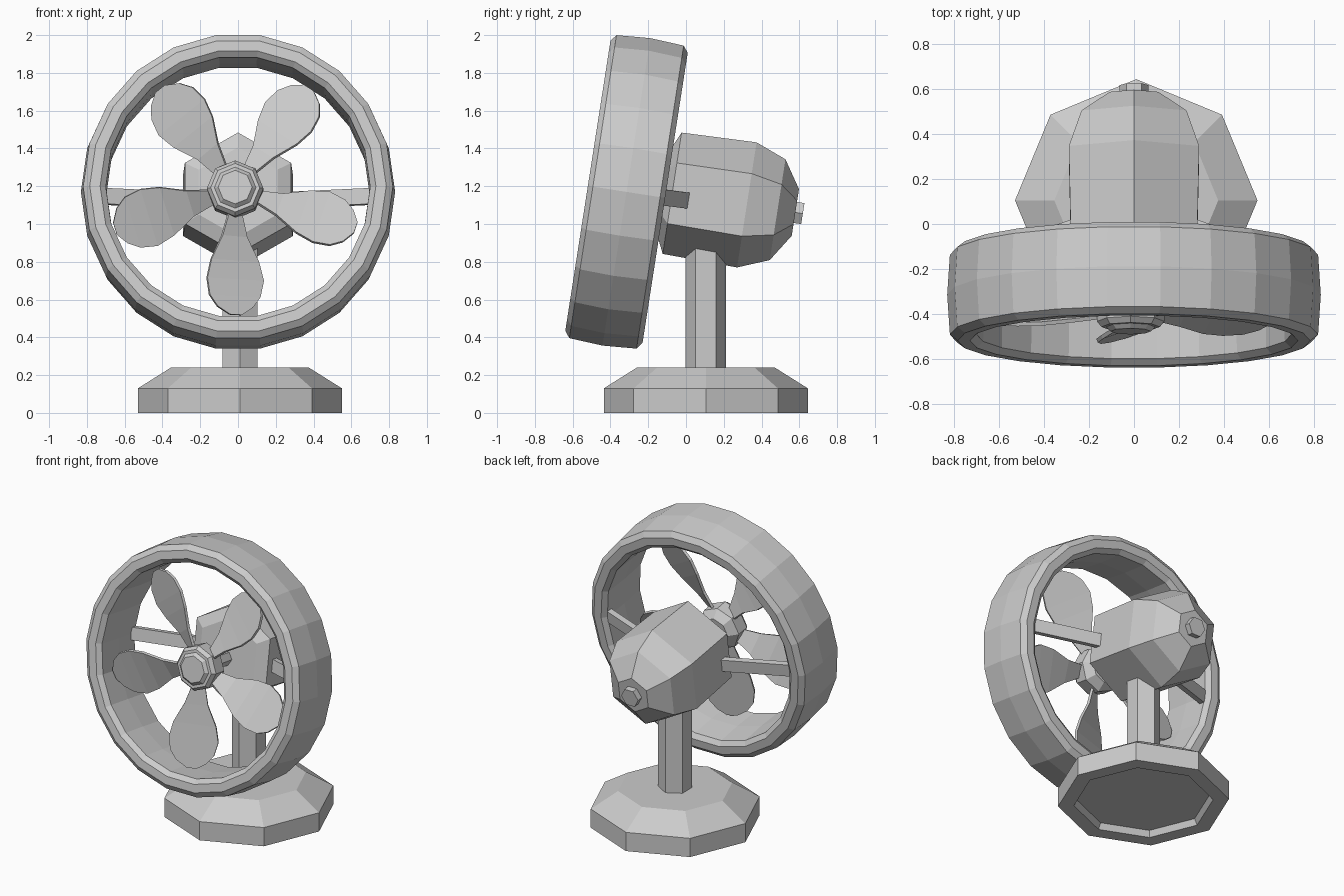
import bpy, bmesh
from math import sin, cos, pi, radians
from mathutils import Matrix, Vector

cube = bpy.data.objects.get("Cube")
if cube:
    bpy.data.objects.remove(cube, do_unlink=True)

grey = bpy.data.materials.new("light_grey")
grey.use_nodes = True
grey.diffuse_color = (0.6, 0.6, 0.6, 1)
grey.node_tree.nodes["Principled BSDF"].inputs["Base Color"].default_value = (0.6, 0.6, 0.6, 1)

# Tilted head frame: x across, y backwards along the fan axis, z up
HEAD = Matrix.Translation((0, -0.315, 1.17)) @ Matrix.Rotation(radians(-8.85), 4, 'X')
# Turns a shape spun around z so that it spins around the fan axis
ALONG = Matrix.Rotation(-pi / 2, 4, 'X')


def finish(name, bm, matrix):
    bmesh.ops.recalc_face_normals(bm, faces=bm.faces[:])
    bm.transform(matrix)
    mesh = bpy.data.meshes.new(name)
    bm.to_mesh(mesh)
    bm.free()
    mesh.materials.append(grey)
    obj = bpy.data.objects.new(name, mesh)
    bpy.context.collection.objects.link(obj)
    return obj


def lathe(name, profile, sides, matrix, phase=0.0, loop=False):
    """Spin (height, radius) points around z; cap the ends or join them."""
    bm = bmesh.new()
    rings = []
    for h, r in profile:
        angles = [phase + 2 * pi * i / sides for i in range(sides)]
        rings.append([bm.verts.new((r * cos(a), r * sin(a), h)) for a in angles])
    pairs = list(zip(rings, rings[1:]))
    if loop:
        pairs.append((rings[-1], rings[0]))
    else:
        bm.faces.new(rings[0])
        bm.faces.new(rings[-1])
    for low, high in pairs:
        for i in range(sides):
            j = (i + 1) % sides
            bm.faces.new((low[i], low[j], high[j], high[i]))
    return finish(name, bm, matrix)


# Base with hollow underside, and pole
STAND = Matrix.Translation((0.01, 0.105, 0))
lathe("base", [(0.04, 0.42), (0, 0.44), (0, 0.54), (0.13, 0.54), (0.24, 0.365)], 8, STAND)
lathe("pole", [(0.2, 0.107), (1.0, 0.107)], 6, STAND, pi / 2)

# Motor housing with rear knob
MOTOR = HEAD @ Matrix.Translation((0, 0, 0.03)) @ ALONG
lathe("motor_housing", [(0.2, 0.24), (0.24, 0.325), (0.64, 0.335), (0.805, 0.27), (0.9, 0.125)],
      6, MOTOR, pi / 2)
lathe("rear_knob", [(0.86, 0.065), (0.94, 0.065)], 6, MOTOR)

# Ring guard
half = [(0.18, 0.82), (0.207, 0.785), (0.207, 0.73), (0.18, 0.70)]
ring = [(0, 0.832)] + half + [(0, 0.695)] + [(-h, r) for h, r in reversed(half)]
lathe("ring_guard", ring, 22, HEAD @ ALONG, loop=True)

# Flat arms from the motor to the ring
for side, label in ((1, "left"), (-1, "right")):
    start, end = Vector((0.2 * side, 0.34, 0.005)), Vector((0.71 * side, 0.155, 0))
    run = end - start
    bm = bmesh.new()
    bmesh.ops.create_cube(bm, size=1)
    bm.transform(Matrix.Diagonal((run.length, 0.04, 0.085, 1)))
    place = run.to_track_quat('X', 'Z').to_matrix().to_4x4()
    finish(label + "_arm", bm, HEAD @ Matrix.Translation((start + end) / 2) @ place)

# Shaft and hub
HUB = HEAD @ Matrix.Translation((-0.015, 0, 0))
lathe("shaft", [(-0.03, 0.05), (0.25, 0.05)], 6, HUB @ ALONG)
lathe("hub", [(-0.165, 0.09), (-0.145, 0.11), (-0.145, 0.13), (-0.12, 0.15),
              (-0.03, 0.15), (0.02, 0.10)], 8, HUB @ ALONG)

# Blades: stations of radius, two edge offsets and pitch in degrees
stations = [(0.10, -0.035, 0.035, 38), (0.25, -0.08, 0.07, 30), (0.38, -0.14, 0.135, 24),
            (0.48, -0.16, 0.16, 21), (0.57, -0.145, 0.14, 20), (0.63, -0.10, 0.095, 20),
            (0.67, -0.03, 0.035, 20)]
for n in range(5):
    bm = bmesh.new()
    rows = []
    for r, w0, w1, pitch in stations:
        p = radians(pitch)
        rows.append([bm.verts.new((r, -0.075 + w * sin(p), w * cos(p))) for w in (w0, w1)])
    for a, b in zip(rows, rows[1:]):
        bm.faces.new((a[0], a[1], b[1], b[0]))
    turn = Matrix.Rotation(-radians(54 + 72 * n), 4, 'Y')
    blade = finish(f"blade_{n + 1}", bm, HUB @ turn)
    thick = blade.modifiers.new("thickness", 'SOLIDIFY')
    thick.thickness = 0.018
    thick.offset = 0
